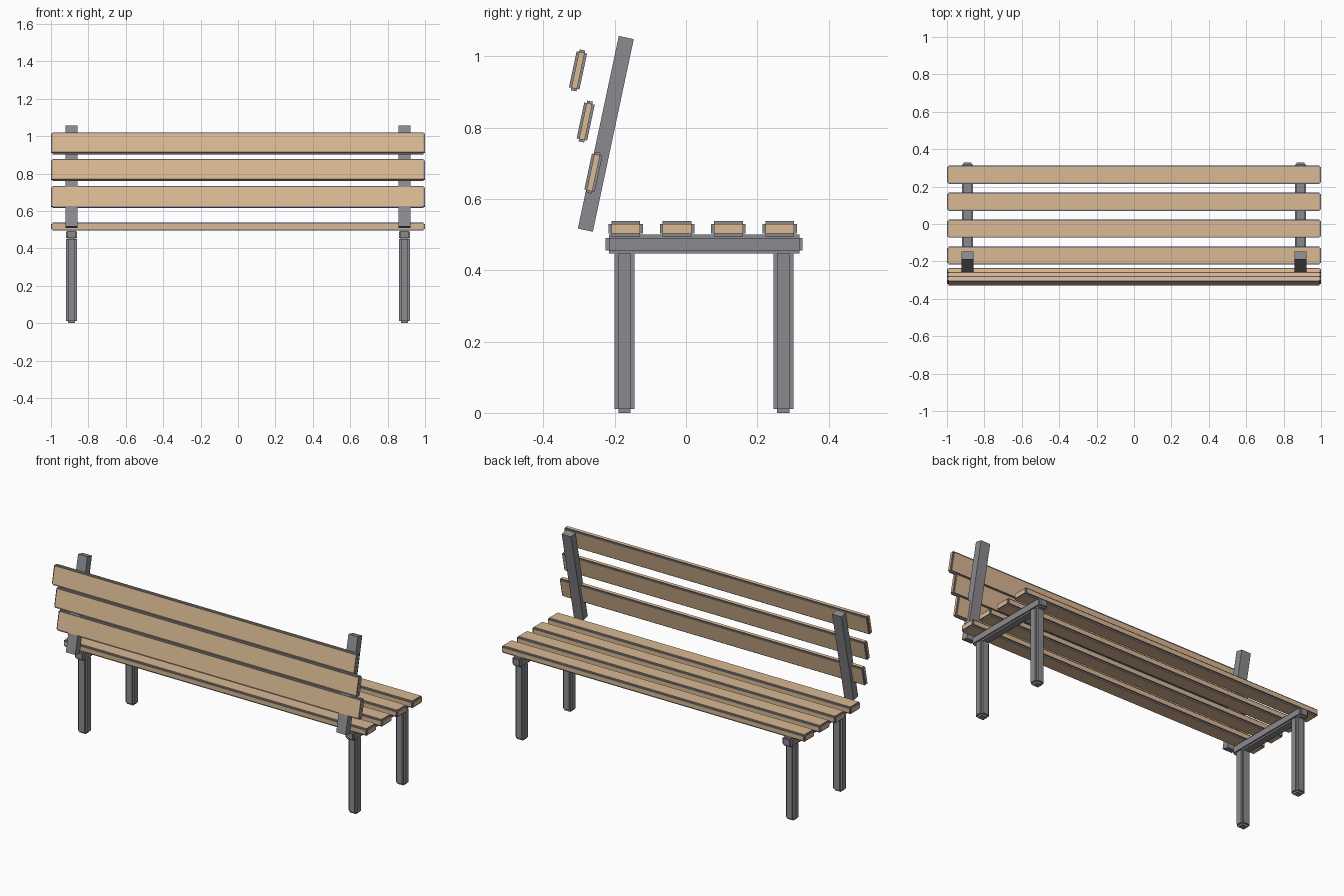
import bpy, bmesh, math
from mathutils import Matrix

if "Cube" in bpy.data.objects:
    bpy.data.objects.remove(bpy.data.objects["Cube"])


def material(name, color):
    m = bpy.data.materials.new(name)
    m.diffuse_color = color
    m.use_nodes = True
    m.node_tree.nodes["Principled BSDF"].inputs["Base Color"].default_value = m.diffuse_color
    return m


WOOD = material("wood", (0.70, 0.48, 0.29, 1))
METAL = material("metal", (0.26, 0.26, 0.28, 1))


def block(name, size, center, notch=0.0, tilt=0.0, mat=METAL):
    """Box whose edges are stepped in by notch; the step faces are grey."""
    bm = bmesh.new()
    bmesh.ops.create_cube(bm, size=1)
    bmesh.ops.scale(bm, vec=[s - 2 * notch for s in size], verts=bm.verts)
    bm.normal_update()
    if notch:
        caps = bmesh.ops.extrude_discrete_faces(bm, faces=bm.faces[:])["faces"]
        bm.normal_update()
        for f in bm.faces:
            f.material_index = 1
        for f in caps:
            f.material_index = 0
            bmesh.ops.translate(bm, vec=f.normal * notch, verts=f.verts)
    bmesh.ops.recalc_face_normals(bm, faces=bm.faces)
    me = bpy.data.meshes.new(name)
    bm.to_mesh(me)
    bm.free()
    me.materials.append(mat)
    me.materials.append(METAL)
    ob = bpy.data.objects.new(name, me)
    ob.matrix_world = Matrix.Translation(center) @ Matrix.Rotation(tilt, 4, "X")
    bpy.context.collection.objects.link(ob)
    return ob


LEAN = math.radians(-12)
MID = 0.05  # middle of the seat in y

# Metal frame: legs, cross rails and leaning posts on both sides
for side, sx in (("left", -1), ("right", 1)):
    x = sx * 0.89
    for end, sy in (("front", -1), ("rear", 1)):
        block(f"{end}_leg_{side}", (0.06, 0.056, 0.46),
              (x, MID + sy * 0.223, 0.23), 0.011)
    block(f"seat_rail_{side}", (0.06, 0.553, 0.053), (x, MID + 0.001, 0.4735), 0.009)
    block(f"back_post_{side}", (0.062, 0.043, 0.5525), (x, -0.225, 0.783), tilt=LEAN)

# Seat slats
for i in range(4):
    block(f"seat_slat_{i + 1}", (2.0, 0.097, 0.043),
          (0, MID - 0.003 + (i - 1.5) * 0.144, 0.517), 0.008, mat=WOOD)

# Backrest slats
for i in range(3):
    block(f"back_slat_{i + 1}", (2.0, 0.03, 0.117),
          (0, -0.26 - i * 0.0215, 0.674 + i * 0.1435), 0.007, LEAN, WOOD)
